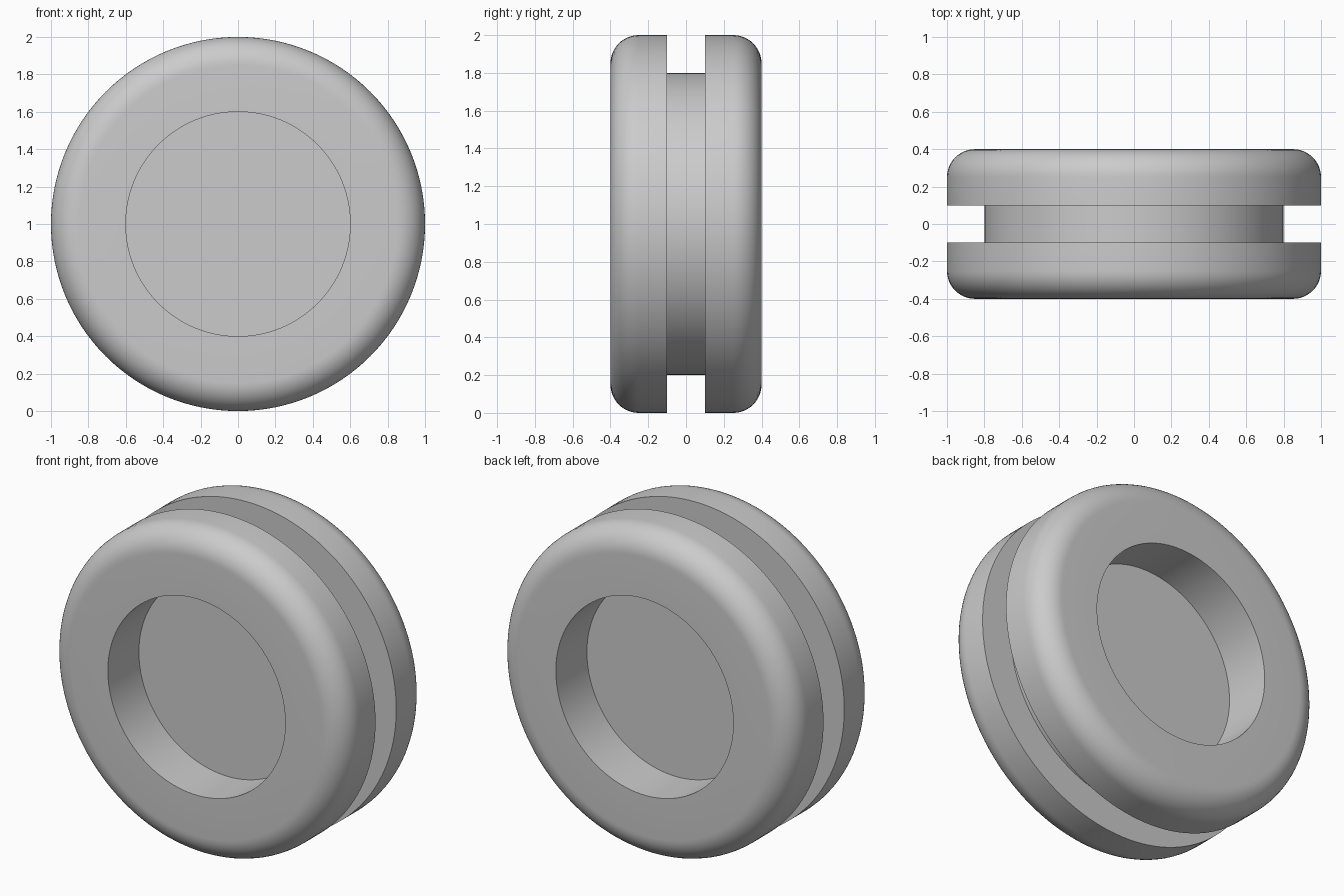
import bpy, bmesh
from math import pi, sin, cos, radians
from mathutils import Matrix, Vector

cube = bpy.data.objects.get("Cube")
if cube:
    bpy.data.objects.remove(cube, do_unlink=True)

# Single rubber colour
grey = bpy.data.materials.new("grey rubber")
grey.use_nodes = True
colour = (0.6, 0.6, 0.6, 1)
grey.diffuse_color = colour
grey.node_tree.nodes["Principled BSDF"].inputs["Base Color"].default_value = colour

OUTER, GROOVE, HOLE = 1.0, 0.8, 0.6
HALF, WEB, FILLET = 0.4, 0.1, 0.15
SEGMENTS, ARC = 128, 12

# Front half of the profile as (radius, depth), from recess centre to groove
half = [(0, -WEB), (HOLE, -WEB), (HOLE, -HALF)]
for i in range(ARC + 1):
    a = pi / 2 * i / ARC
    half.append((OUTER - FILLET + FILLET * sin(a), -HALF + FILLET - FILLET * cos(a)))
half += [(OUTER, -WEB), (GROOVE, -WEB)]

# Mirror it for the back and revolve about the y axis
profile = half + [(r, -y) for r, y in reversed(half)]
bm = bmesh.new()
verts = [bm.verts.new((r, y, 0)) for r, y in profile]
edges = [bm.edges.new(pair) for pair in zip(verts, verts[1:])]
bmesh.ops.spin(bm, geom=verts + edges, cent=(0, 0, 0), axis=(0, 1, 0),
               angle=2 * pi, steps=SEGMENTS, use_duplicate=False)
bmesh.ops.remove_doubles(bm, verts=bm.verts, dist=0.0001)
bmesh.ops.recalc_face_normals(bm, faces=bm.faces)
bmesh.ops.translate(bm, verts=bm.verts, vec=Vector((0, 0, OUTER)))

mesh = bpy.data.meshes.new("grommet")
bm.to_mesh(mesh)
bm.free()
mesh.materials.append(grey)
grommet = bpy.data.objects.new("grommet", mesh)
bpy.context.collection.objects.link(grommet)

# Smooth round surfaces, crisp groove and recess edges
bpy.ops.object.select_all(action="DESELECT")
grommet.select_set(True)
bpy.context.view_layer.objects.active = grommet
bpy.ops.object.shade_smooth_by_angle(angle=radians(30))
